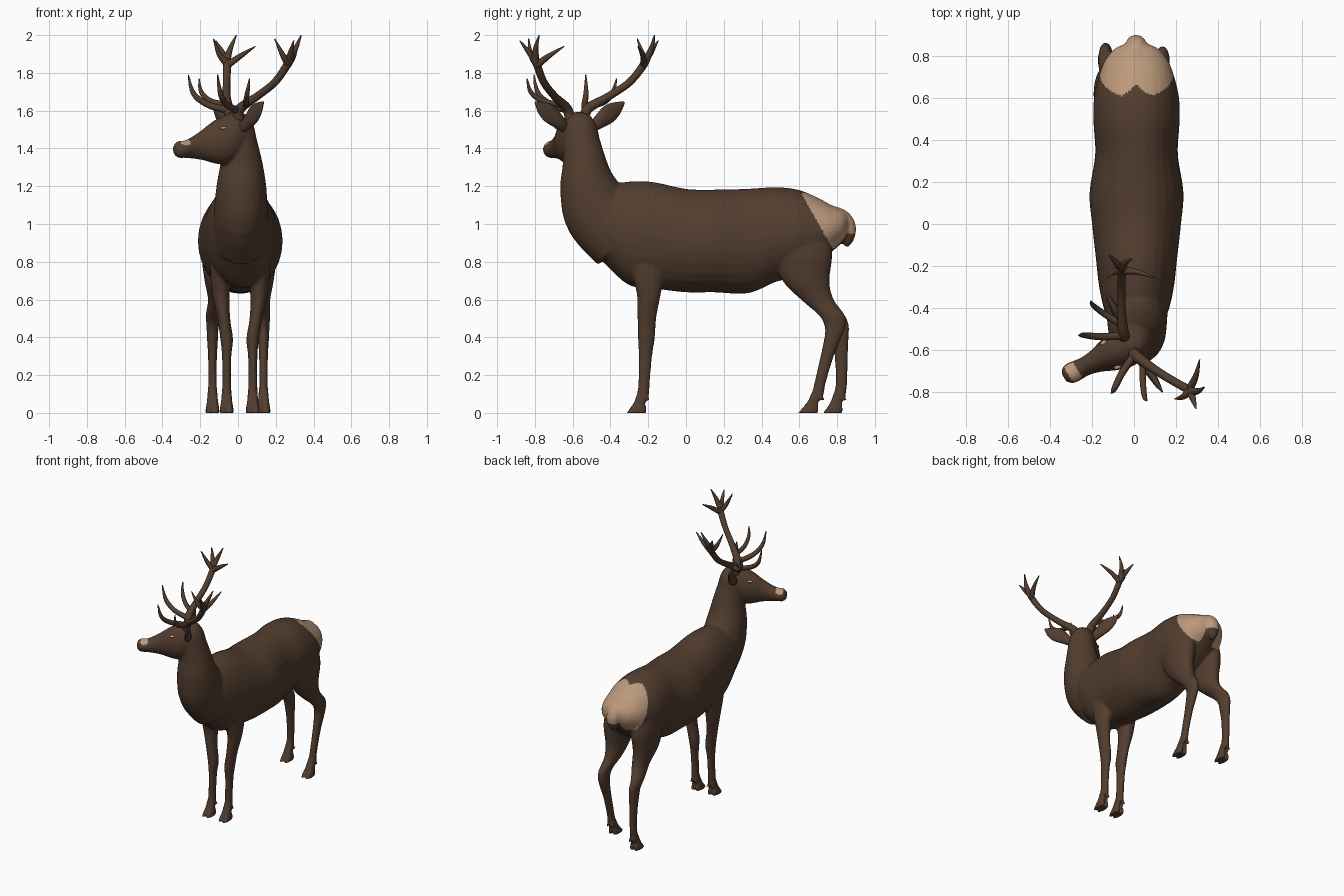
import bpy, bmesh, math
from mathutils import Vector, Matrix

def material(name, col):
    m = bpy.data.materials.new(name)
    m.diffuse_color = (*col, 1)
    return m

BROWN = material("brown_coat", (0.085, 0.047, 0.028))
TAN = material("pale_tan", (0.50, 0.32, 0.20))
X, Y, Z = Vector((1, 0, 0)), Vector((0, 1, 0)), Vector((0, 0, 1))

# Turned head frame: origin, animal-side axis, forward axis
O = Vector((-0.02, -0.575, 0))
L = Vector((0.49, -0.87, 0)).normalized()
F = Vector((-0.87, -0.49, 0)).normalized()

def head_pt(s, f, z):
    p = O + L * s + F * f
    return (p.x, p.y, z)

def resample(pts, sub):
    """Catmull-Rom through rows of (x, y, z, half width, half height)."""
    out = []
    for i in range(len(pts) - 1):
        a, b = pts[max(i - 1, 0)], pts[i]
        c, d = pts[i + 1], pts[min(i + 2, len(pts) - 1)]
        for k in range(sub):
            t = k / sub
            out.append([0.5 * (2 * q + (r - p) * t + (2 * p - 5 * q + 4 * r - w) * t * t
                        + (3 * q - p - 3 * r + w) * t ** 3) for p, q, r, w in zip(a, b, c, d)])
    return out + [list(pts[-1])]

def loft(bm, pts, side, normal=None, n=20, sub=4):
    rows, rings = resample(pts, sub), []
    for i, r in enumerate(rows):
        c = Vector(r[:3])
        t = (Vector(rows[min(i + 1, len(rows) - 1)][:3]) - Vector(rows[max(i - 1, 0)][:3])).normalized()
        u = side.normalized() if normal else (side - t * side.dot(t)).normalized()
        v = normal or t.cross(u)
        w, h = max(r[3], 0.001), max(r[4], 0.001)
        rings.append([bm.verts.new(c + u * w * math.cos(2 * math.pi * k / n)
                      + v * h * math.sin(2 * math.pi * k / n)) for k in range(n)])
    faces = [bm.faces.new(rings[0]), bm.faces.new(rings[-1][::-1])]
    for a, b in zip(rings, rings[1:]):
        for k in range(n):
            faces.append(bm.faces.new((a[k], b[k], b[(k + 1) % n], a[(k + 1) % n])))
    bmesh.ops.recalc_face_normals(bm, faces=faces)

def finish(bm, name, *mats):
    me = bpy.data.meshes.new(name)
    bm.to_mesh(me)
    bm.free()
    ob = bpy.data.objects.new(name, me)
    bpy.context.collection.objects.link(ob)
    for m in mats:
        me.materials.append(m)
    me.shade_smooth()
    return ob

body = bmesh.new()
# Torso: y, centre z, half width, half height
torso = [(.86, 1.0, .05, .05), (.83, .99, .11, .085), (.77, .975, .155, .125), (.70, .96, .18, .178),
         (.60, .95, .203, .23), (.48, .945, .205, .25), (.33, .91, .197, .277), (.15, .91, .224, .272),
         (0, .912, .212, .274), (-.17, .94, .193, .282), (-.30, .95, .178, .275),
         (-.42, .99, .15, .21), (-.52, 1.02, .10, .13)]
loft(body, [(.012, y, z, w, h) for y, z, w, h in torso], X, Z, 28)
# Neck: x, y, z, half width, half depth
loft(body, [(.015, -.33, .93, .15, .2), (.015, -.46, 1.06, .143, .19), (.018, -.518, 1.2, .132, .152),
            (.018, -.537, 1.32, .112, .118), (.008, -.553, 1.43, .094, .1),
            (-.005, -.56, 1.52, .085, .085), (-.012, -.565, 1.58, .05, .05)], X, None, 24)
# Head: side, forward, z, half width, half height
head = [(0, -.08, 1.52, .05, .05), (0, -.05, 1.5, .08, .085), (0, 0, 1.47, .095, .125),
        (0, .06, 1.445, .093, .13), (-.005, .12, 1.433, .078, .112), (-.01, .18, 1.42, .056, .083),
        (-.015, .24, 1.405, .046, .06), (-.018, .29, 1.396, .05, .046),
        (-.02, .325, 1.395, .047, .045), (-.02, .35, 1.395, .025, .026)]
loft(body, [(*head_pt(s, f, z), w, h) for s, f, z, w, h in head], L, Z)
# Tail
loft(body, [(.01, .76, 1.06, .05, .04), (.01, .83, 1.035, .05, .04), (.01, .865, .98, .046, .036),
            (.01, .86, .92, .035, .028), (.01, .848, .88, .012, .012)], X)

def leg(rows, foot):
    """Leg of (x, y, z, w, d) rows, then two toes and two dewclaws at the foot."""
    loft(body, rows, X, Y)
    fx, fy = foot
    ax, ay, az = rows[-1][:3]
    for k in (-1, 1):
        loft(body, [(ax + k * .008, ay, az + .03, .018, .026), (fx + k * .014, (ay + fy) / 2, .055, .017, .032),
                    (fx + k * .018, fy + .012, .025, .018, .046), (fx + k * .019, fy, -.004, .019, .056)], X, Y, 12)
        loft(body, [(ax + k * .014, ay + .015, .095, .012, .012),
                    (ax + k * .018, ay + .034, .062, .009, .01)], X, Y, 8)

# Front legs
for x0, x1 in ((-.09, -.06), (.112, .078)):
    mid = (x0 + x1) / 2
    leg([(x0, -.2, .98, .06, .11), (x0, -.2, .78, .06, .095), (x0, -.197, .63, .046, .064),
         (mid, -.207, .5, .034, .05), (x1, -.21, .39, .034, .045), (x1, -.215, .3, .025, .036),
         (x1, -.222, .16, .024, .031), (x1, -.228, .085, .027, .032)], (x1, -.265))
# Hind legs, the left one standing further back
for s, shin, foot in ((1, (.778, .747, .71, .695), .645), (-1, (.815, .822, .823, .812), .775)):
    xs = .006 + .115 * s
    xf = .135 * s
    leg([(xs, .6, .97, .07, .15), (xs, .62, .84, .084, .155), (xs, .635, .7, .068, .125),
         (xs, .695, .6, .05, .087), (xf, .77, .52, .036, .07), (xf, (shin[0] + .8) / 2, .46, .032, .056),
         (xf, shin[0], .4, .03, .046), (xf, shin[1], .3, .024, .036), (xf, shin[2], .16, .023, .031),
         (xf, shin[3], .085, .027, .033)], (xf, foot))

# Fuse the body into one smooth skin
ob = finish(body, "deer_body", BROWN, TAN)
rm = ob.modifiers.new("fuse", 'REMESH')
rm.mode = 'VOXEL'
rm.voxel_size = 0.0085
sm = ob.modifiers.new("soften", 'SMOOTH')
sm.factor = 0.5
sm.iterations = 7
mesh = bpy.data.meshes.new_from_object(ob.evaluated_get(bpy.context.evaluated_depsgraph_get()))
ob.modifiers.clear()
ob.data = mesh
mesh.materials.clear()
mesh.materials.append(BROWN)
mesh.materials.append(TAN)
for v in mesh.vertices:
    v.co.z = max(v.co.z, 0)
mesh.shade_smooth()
# Pale rump patch and pale nose top
for p in mesh.polygons:
    c = p.center
    x = abs(c.x - .012)
    edge = .6 + .57 * (1.18 - c.z) + .05 * max(0, 1 - x / .07)
    rump = c.y > edge and c.z > .86 and not (x < .05 and c.z < .95)
    f = (c - O).dot(F)
    nose = .275 < f < .325 and p.normal.z > .5 and c.z > 1.4
    p.material_index = 1 if rump or nose else 0

# Ears
ears = bmesh.new()
for k in (-1, 1):
    rows = [(.06, 0, 1.5, .025, .02), (.115, -.015, 1.535, .036, .024), (.175, -.02, 1.58, .05, .02),
            (.225, -.022, 1.612, .037, .014), (.27, -.025, 1.645, .006, .004)]
    loft(ears, [(*head_pt(k * s, f, z), w, h) for s, f, z, w, h in rows], L * (-.55 * k) + Z * .83, None, 16)
finish(ears, "ears", BROWN)

# Eyes
eyes = bmesh.new()
for k in (-1, 1):
    m = Matrix.Translation(head_pt(k * .066 - .003, .1, 1.508)) @ Matrix.Rotation(math.atan2(F.y, F.x), 4, 'Z') \
        @ Matrix.Diagonal((.02, .012, .009, 1))
    bmesh.ops.create_uvsphere(eyes, u_segments=16, v_segments=10, radius=1, matrix=m)
finish(eyes, "eyes", TAN)

# Antlers: each branch is side, forward, z, radius
branches = [
    [(.045, 0, 1.55, .028), (.063, 0, 1.61, .027), (.163, -.046, 1.675, .021), (.26, -.1, 1.75, .02),
     (.325, -.14, 1.845, .021), (.35, -.15, 1.9, .016)],
    [(.05, .0, 1.6, .019), (.1, .1, 1.63, .017), (.145, .165, 1.69, .014), (.158, .19, 1.79, .003)],
    [(.1, -.015, 1.63, .017), (.19, .035, 1.65, .015), (.25, .06, 1.7, .012), (.272, .06, 1.77, .003)],
    [(.33, -.142, 1.86, .02), (.375, -.135, 1.915, .014), (.42, -.125, 1.97, .003)],
    [(.325, -.14, 1.84, .02), (.285, -.2, 1.89, .014), (.225, -.255, 1.94, .003)],
    [(.335, -.145, 1.87, .02), (.352, -.175, 1.93, .014), (.35, -.21, 2.0, .003)],
    [(.33, -.14, 1.85, .02), (.34, -.1, 1.9, .014), (.33, -.06, 1.98, .003)]]
antlers = bmesh.new()
for k in (-1, 1):
    for b in branches:
        loft(antlers, [(*head_pt(k * s, f, z), r, r) for s, f, z, r in b], F - L * k, None, 12, 5)
finish(antlers, "antlers", BROWN)
